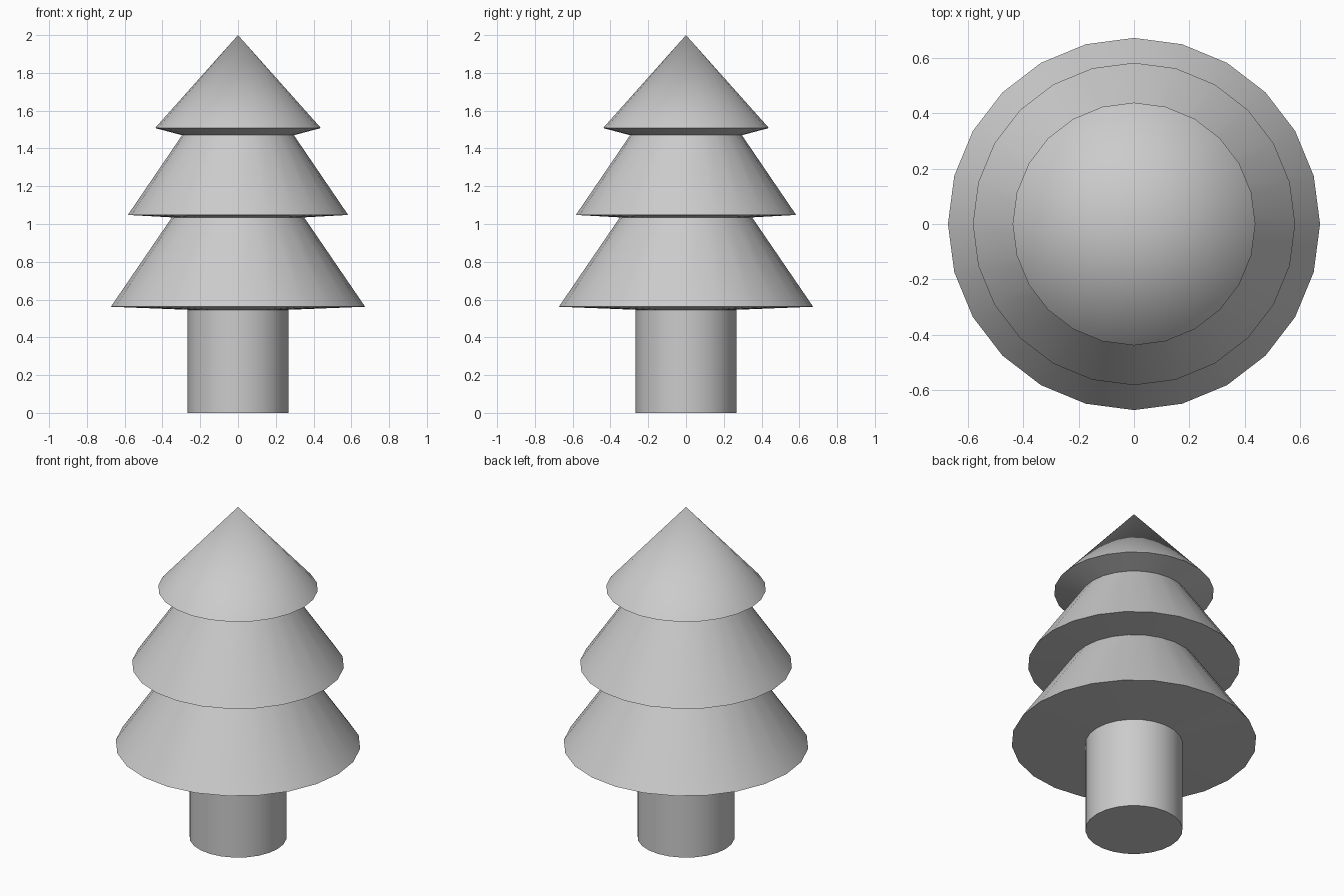
import bpy, bmesh, math
from mathutils import Matrix

if "Cube" in bpy.data.objects:
    bpy.data.objects.remove(bpy.data.objects["Cube"])

SIDES = 24


def lathe(name, profile):
    """Spin a (radius, height) profile round z; radius 0 closes to a point."""
    bm = bmesh.new()
    verts = [bm.verts.new((r, 0, z)) for r, z in profile]
    edges = [bm.edges.new(pair) for pair in zip(verts, verts[1:])]
    bmesh.ops.spin(bm, geom=verts + edges, cent=(0, 0, 0), axis=(0, 0, 1),
                   angle=math.tau, steps=SIDES, use_merge=False)
    bmesh.ops.remove_doubles(bm, verts=bm.verts, dist=1e-4)
    # The profiles run upwards, so every face should turn away from the axis
    bmesh.ops.recalc_face_normals(bm, faces=bm.faces)
    top = max(bm.faces, key=lambda f: f.normal.to_2d().dot(f.calc_center_median().to_2d()))
    if top.normal.to_2d().dot(top.calc_center_median().to_2d()) < 0:
        bmesh.ops.reverse_faces(bm, faces=bm.faces)
    mesh = bpy.data.meshes.new(name)
    bm.to_mesh(mesh)
    bm.free()
    obj = bpy.data.objects.new(name, mesh)
    bpy.context.collection.objects.link(obj)
    bpy.ops.object.select_all(action='DESELECT')
    obj.select_set(True)
    bpy.context.view_layer.objects.active = obj
    bpy.ops.object.shade_smooth_by_angle(angle=math.radians(30))
    return obj


# Trunk, closed at the base and open where it meets the foliage
lathe("trunk", [(0, 0), (0.267, 0), (0.267, 0.546)])

# Foliage tiers: each starts at the ring below it, flares to a rim and tapers up
lathe("lower_branches", [(0.267, 0.546), (0.673, 0.562), (0.350, 1.035)])
lathe("middle_branches", [(0.350, 1.035), (0.583, 1.048), (0.296, 1.47)])
lathe("treetop", [(0.296, 1.47), (0.439, 1.508), (0, 2.0)])
